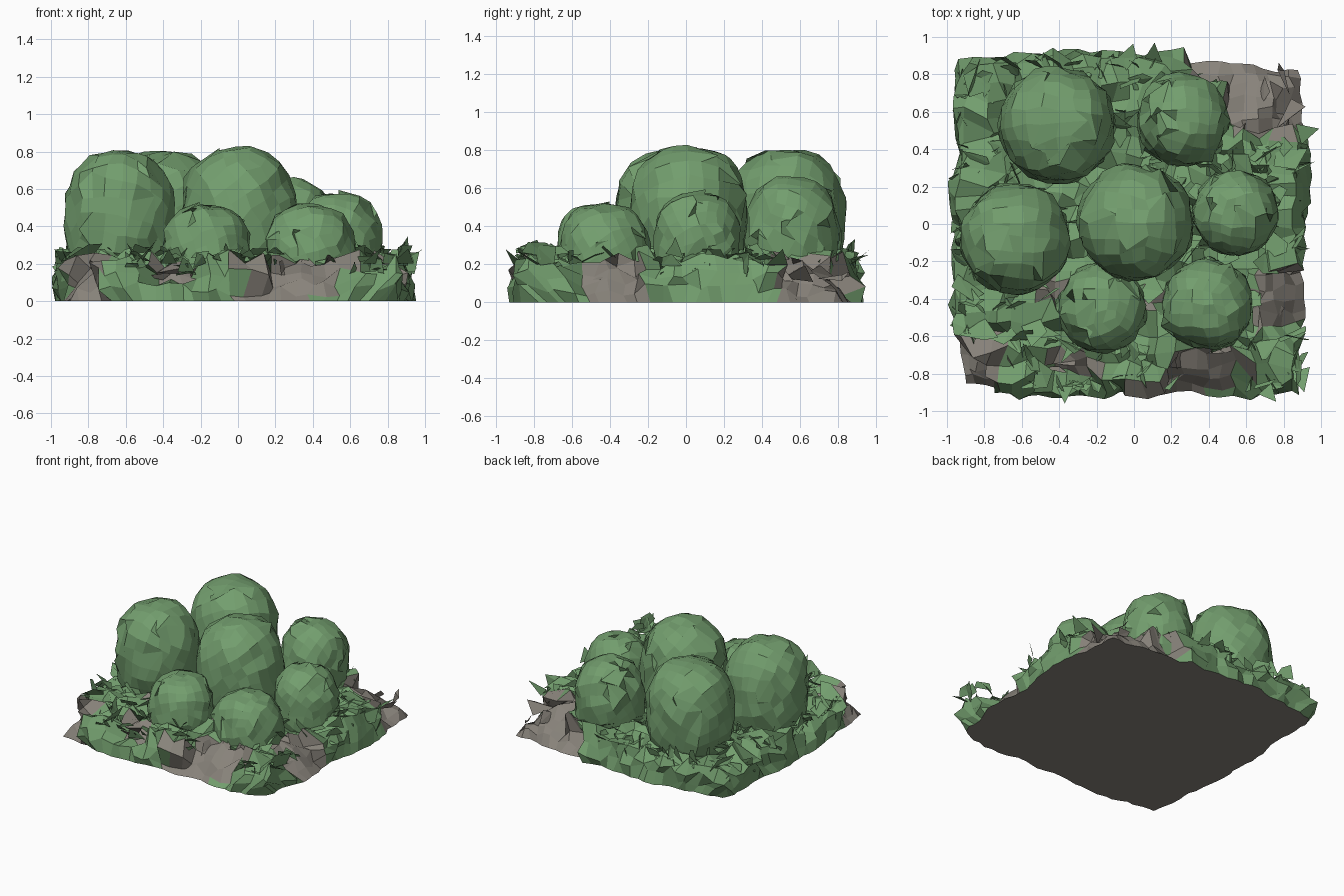
import bpy, bmesh, math, random
from mathutils import Vector, noise

random.seed(7)
rnd = random.uniform

if "Cube" in bpy.data.objects:
    bpy.data.objects.remove(bpy.data.objects["Cube"], do_unlink=True)


def material(name, colour):
    m = bpy.data.materials.new(name)
    m.use_nodes = True
    m.diffuse_color = (*colour, 1)
    m.node_tree.nodes["Principled BSDF"].inputs["Base Color"].default_value = (*colour, 1)
    return m


GREEN = material("leaf green", (0.17, 0.34, 0.155))
GREY = material("earth grey", (0.245, 0.225, 0.195))


def finish(bm, name):
    bmesh.ops.recalc_face_normals(bm, faces=bm.faces)
    mesh = bpy.data.meshes.new(name)
    bm.to_mesh(mesh)
    bm.free()
    mesh.materials.append(GREEN)
    mesh.materials.append(GREY)
    obj = bpy.data.objects.new(name, mesh)
    bpy.context.collection.objects.link(obj)
    return obj


def jitter(a, b):
    return Vector((rnd(-a, a), rnd(-a, a), rnd(-b, b)))


# Bare earth patches: centre and half size
PATCHES = [(0.74, 0.7, 0.24, 0.23), (0.45, 0.8, 0.16, 0.08), (0.77, -0.38, 0.15, 0.18),
           (-0.84, -0.76, 0.15, 0.17), (0.39, -0.76, 0.2, 0.13), (0.12, -0.86, 0.13, 0.06),
           (-0.3, -0.74, 0.16, 0.06), (0.1, -0.4, 0.06, 0.1), (-0.45, -0.33, 0.08, 0.07)]


def is_bare(x, y):
    ragged = 1 + 0.6 * noise.noise(Vector((x * 8, y * 8, 4)))
    return any(abs((x - a) / w) ** 3 + abs((y - b) / h) ** 3 < ragged for a, b, w, h in PATCHES)


# Rough ground: a crumpled sheet with steep leafy sides, sloping earth and a flat underside
N = 28
WALL_INSET = [1.0, 1.07, 1.14, 1.19, 1.13]
bm = bmesh.new()
bmesh.ops.create_grid(bm, x_segments=N, y_segments=N, size=1)
for v in bm.verts:
    x, y = v.co.x, v.co.y
    ring = round((1 - max(abs(x), abs(y))) * N / 2)
    wobble = 1 + 0.06 * noise.noise(Vector((x * 3.5, y * 3.5, 1)))
    wobble *= 1 - (0.1 if x < 0 else 0.05) * abs(x * y) ** 4
    sx = 0.94 * wobble
    sy = (0.915 - 0.065 * (x > 0.3 and y > 0)) * wobble
    bare = is_bare(x * 0.93, y * 0.9)
    inset = WALL_INSET[min(ring, 4)]
    if bare:
        inset = 1 + 0.2 * (inset - 1)
    px, py = x * sx * inset - 0.025, y * sy * inset
    height = min(0.23, ring * 0.05) if bare else min(0.215, ring * 0.075)
    v.co = (px, py, height)
    if ring > 0:
        v.co += jitter(0.02, 0.03) if bare else jitter(0.034, 0.065 if ring > 2 else 0.03)
        v.co.z = max(v.co.z, 0.012)
    else:
        v.co += jitter(0.012, 0)
for f in bm.faces:
    c = f.calc_center_median()
    f.material_index = int(is_bare(c.x, c.y))
rim = [e for e in bm.edges if e.is_boundary]
for f in bmesh.ops.contextual_create(bm, geom=rim)["faces"]:
    f.material_index = 1
finish(bm, "ground")

# Clipped round shrubs: x, y, radius, top
SHRUBS = [(-0.41, 0.53, 0.31, 0.805), (0.26, 0.56, 0.245, 0.66), (-0.635, -0.08, 0.295, 0.805),
          (0.01, 0.01, 0.31, 0.82), (0.54, 0.06, 0.225, 0.58), (-0.17, -0.45, 0.235, 0.515),
          (0.39, -0.43, 0.24, 0.515)]


def shrub(number, x, y, r, top):
    bm = bmesh.new()
    bmesh.ops.create_cube(bm, size=2)
    bmesh.ops.subdivide_edges(bm, edges=bm.edges[:], cuts=5, use_grid_fill=True)
    rz = max(r * 1.1, top * 0.46)
    centre = Vector((x, y, top - rz))
    turn = rnd(0, math.tau)
    tilt = Vector((0, 0, 1)).rotation_difference(Vector((math.cos(turn), math.sin(turn), 1.5)))
    for v in bm.verts:
        d = Vector([math.tan(c * math.pi / 4) for c in v.co]).normalized()
        d.rotate(tilt)
        # full shoulders, and nearly straight sides below the middle
        p = 2.55 if d.z > 0 else 3
        d /= (math.hypot(d.x, d.y) ** p + abs(d.z) ** p) ** (1 / p)
        bump = 1 + 0.04 * noise.noise(d * 2 + Vector((number * 5, 0, 0)))
        v.co = centre + Vector((d.x * r, d.y * r, d.z * rz)) * bump + jitter(0.011, 0.009)
    # a few folded leaves overlap on the clipped surface
    for v in random.sample(bm.verts[:], 14):
        out = (v.co - centre).normalized()
        side = out.cross(jitter(1, 1)).normalized()
        v.co += side * 0.09 - out * 0.005
    for v in bm.verts:
        v.co.z = max(v.co.z, 0.03)
    finish(bm, f"shrub_{number}")


for i, s in enumerate(SHRUBS):
    shrub(i + 1, *s)


# Ragged undergrowth: bent leaves, each a pair of triangles
def leaf(bm, base, size, lean, mat=0):
    a = rnd(0, math.tau)
    along = Vector((math.cos(a), math.sin(a), 0)) * size
    tip = lean * size
    corners = [base - along * 0.6, base + along * 0.6,
               base + tip + along * rnd(0, 0.6), base + tip * rnd(0.8, 1.3) - along * rnd(0, 0.6)]
    vs = [bm.verts.new(c + jitter(0.015, 0.015)) for c in corners]
    for v in vs:
        v.co.z = max(v.co.z, 0.015)
    for tri in ((0, 1, 2), (0, 2, 3)):
        bm.faces.new([vs[k] for k in tri]).material_index = mat


bm = bmesh.new()
for i in range(280):
    x, y = rnd(-0.9, 0.86), rnd(-0.82, 0.85)
    bare = is_bare(x, y)
    if not bare or rnd(0, 1) < 0.25:
        leaf(bm, Vector((x, y, 0.12 if bare else 0.21)), rnd(0.08, 0.14),
             Vector((rnd(-0.9, 0.9), rnd(-0.9, 0.9), rnd(0.2, 0.8))), int(bare))
# leaves hanging over the four sides
for i in range(120):
    t = rnd(-0.8, 0.8)
    nx, ny = random.choice([(1, 0), (-1, 0), (0, 1), (0, -1)])
    x, y = nx * 0.89 + ny * t - 0.02, ny * 0.85 + nx * t
    if not is_bare(x * 0.95, y * 0.95) and not (x > 0.3 and y > 0.45):
        leaf(bm, Vector((x, y, rnd(0.08, 0.26))), rnd(0.06, 0.12),
             Vector((nx * rnd(0, 0.4), ny * rnd(0, 0.4), rnd(0, 0.9))))
# long stray sprigs at the edge
for x, y, dx, dy in [(0.88, 0.48, 0.11, 0.03), (0.1, 0.87, 0.01, 0.1), (-0.37, -0.87, 0, -0.09),
                     (0.7, -0.88, 0.06, -0.07), (0.88, -0.78, 0.03, -0.12), (-0.95, 0.0, -0.03, -0.05)]:
    root = Vector((x, y, 0.2))
    pts = [root + Vector((dy, -dx, 0)) * 0.5, root - Vector((dy, -dx, 0)) * 0.5,
           root + Vector((dx, dy, 0.08))]
    bm.faces.new([bm.verts.new(p) for p in pts])
finish(bm, "undergrowth")
